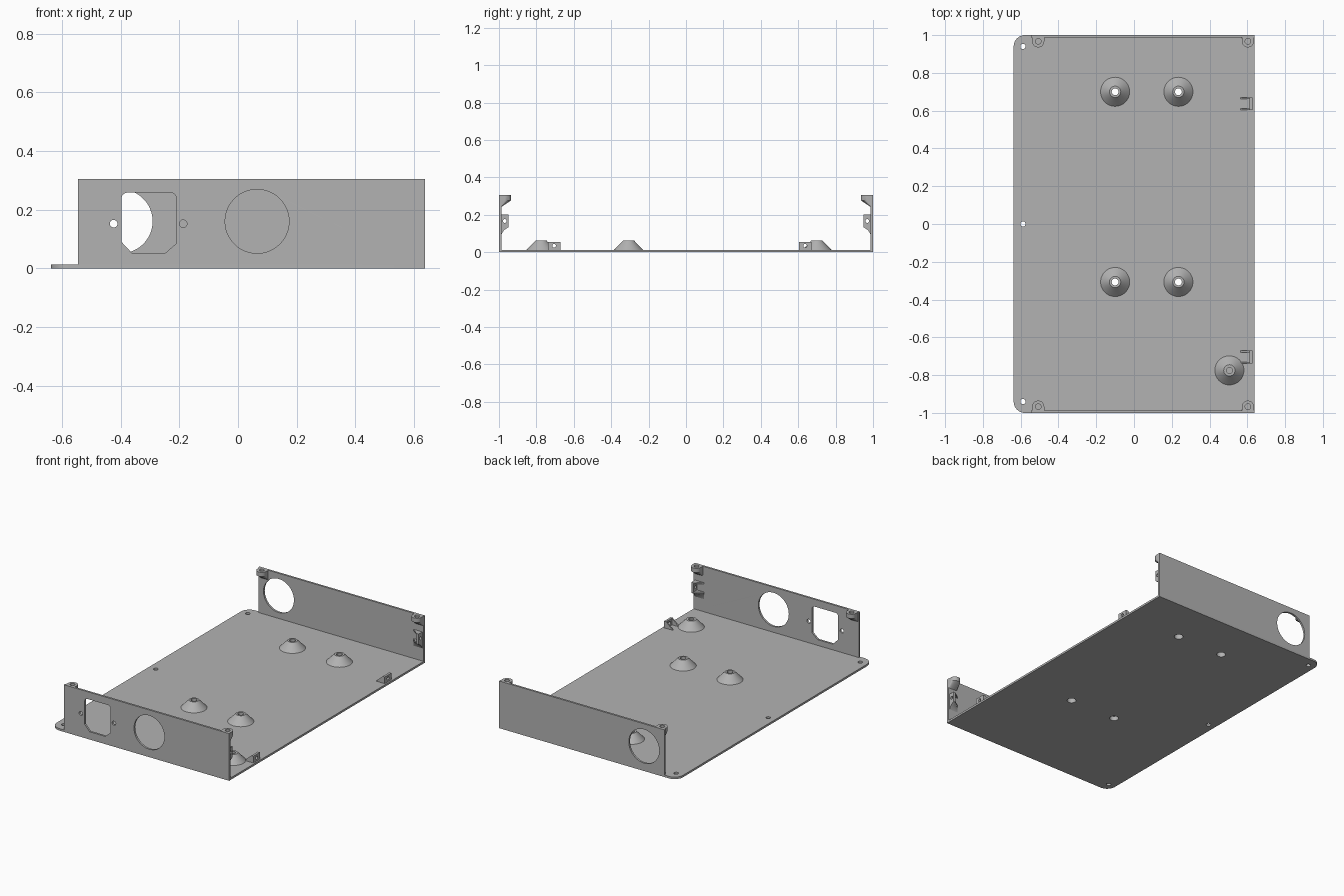
import bpy, bmesh
from math import sin, cos, radians, pi
from mathutils import Matrix, Vector

if "Cube" in bpy.data.objects:
    bpy.data.objects.remove(bpy.data.objects["Cube"], do_unlink=True)

grey = bpy.data.materials.new("plain grey")
grey.use_nodes = True
COLOUR = (0.45, 0.45, 0.45, 1)
grey.diffuse_color = COLOUR
grey.node_tree.nodes["Principled BSDF"].inputs["Base Color"].default_value = COLOUR

W, L, H, T = 0.637, 1.0, 0.305, 0.013   # half width, half length, wall height, thickness
WALL_X = -0.546
X, Y, Z = Vector((1, 0, 0)), Vector((0, 1, 0)), Vector((0, 0, 1))
parts = []


def finish(name, bm):
    bmesh.ops.remove_doubles(bm, verts=bm.verts, dist=1e-5)
    bmesh.ops.recalc_face_normals(bm, faces=bm.faces)
    mesh = bpy.data.meshes.new(name)
    bm.to_mesh(mesh)
    bm.free()
    mesh.materials.append(grey)
    ob = bpy.data.objects.new(name, mesh)
    bpy.context.collection.objects.link(ob)
    parts.append(ob)


def arc(cx, cy, r, start=0, end=360, n=48):
    count = n if end - start == 360 else n + 1
    return [(cx + r * cos(radians(start + (end - start) * i / n)),
             cy + r * sin(radians(start + (end - start) * i / n))) for i in range(count)]


def plate(name, loops, thick, origin, u, v, w):
    """Flat sheet: first loop is the outline, the others are holes; lies in u, v and grows along w."""
    curve = bpy.data.curves.new(name, 'CURVE')
    curve.dimensions, curve.fill_mode, curve.extrude = '2D', 'BOTH', thick / 2
    for loop in loops:
        spline = curve.splines.new('POLY')
        spline.points.add(len(loop) - 1)
        for p, (a, b) in zip(spline.points, loop):
            p.co = (a, b, 0, 1)
        spline.use_cyclic_u = True
    temp = bpy.data.objects.new(name + "_helper", curve)
    bpy.context.collection.objects.link(temp)
    graph = bpy.context.evaluated_depsgraph_get()
    mesh = bpy.data.meshes.new_from_object(temp.evaluated_get(graph))
    bpy.data.objects.remove(temp, do_unlink=True)
    bpy.data.curves.remove(curve)
    bm = bmesh.new()
    bm.from_mesh(mesh)
    bpy.data.meshes.remove(mesh)
    matrix = Matrix((u, v, w)).transposed().to_4x4()
    matrix.translation = Vector(origin) + w * thick / 2
    bm.transform(matrix)
    finish(name, bm)


def loft(name, rings, closed=False, cap_first=False, cap_last=False):
    bm = bmesh.new()
    rows = [[bm.verts.new(p) for p in ring] for ring in rings]
    pairs = list(zip(rows, rows[1:])) + ([(rows[-1], rows[0])] if closed else [])
    n = len(rows[0])
    for a, b in pairs:
        for i in range(n):
            bm.faces.new((a[i], a[(i + 1) % n], b[(i + 1) % n], b[i]))
    if cap_first:
        bm.faces.new(rows[0])
    if cap_last:
        bm.faces.new(rows[-1])
    finish(name, bm)


# Base sheet with two rounded corners, rim holes and screw holes
STANDOFFS = [(x, y) for x in (-0.1, 0.235) for y in (0.7, -0.307)]
R = 0.06
outline = ([(W, -L), (W, L)] + arc(-W + R, L - R, R, 90, 180, 10)
           + arc(-W + R, -L + R, R, 180, 270, 10))
rim_holes = [arc(-0.588, y, 0.014, n=20) for y in (-0.94, 0, 0.94)]
screw_holes = [arc(x, y, 0.027, n=32) for x, y in STANDOFFS]
plate("base", [outline] + rim_holes + screw_holes, T, (0, 0, 0), X, Y, Z)

# End walls: round vent in each, socket cutout with screw holes in the front
wall = [(WALL_X, 0), (W, 0), (W, H), (WALL_X, H)]
socket = ([(-0.397, 0.09), (-0.36, 0.05), (-0.25, 0.05), (-0.21, 0.085)]
          + arc(-0.23, 0.238, 0.02, 0, 90, 6) + arc(-0.377, 0.238, 0.02, 90, 180, 6))
socket_screws = [arc(x, 0.152, 0.013, n=20) for x in (-0.424, -0.187)]
plate("front_wall", [wall, arc(0.065, 0.16, 0.109), socket] + socket_screws,
      T, (0, -L, 0), X, Z, Y)
plate("back_wall", [wall, arc(-0.4, 0.16, 0.109)], T, (0, L, 0), X, Z, -Y)


# Conical standoffs
def lathe(name, x, y, profile, **options):
    loft(name, [[(px, py, z) for px, py in arc(x, y, r)] for r, z in profile], **options)


for i, (x, y) in enumerate(STANDOFFS):
    lathe(f"standoff_{i + 1}", x, y, [(0.077, T), (0.03, 0.062), (0.018, 0.062),
                                      (0.018, 0.03), (0.027, 0.03), (0.027, 0)], closed=True)
lathe("blind_standoff", 0.505, -0.775,
      [(0.077, T), (0.03, 0.062), (0.016, 0.062), (0.016, 0.02)], cap_last=True)


# Screw bosses at the top wall corners, tapering into the wall below
def boss(name, x, side):
    n, r, hole = 40, 0.032, 0.015
    cy = L - r - 0.001
    outer, inner = [], []
    for i in range(n):
        c, s = cos(2 * pi * i / n), sin(2 * pi * i / n)
        k = 1 / max(abs(c), abs(s)) if s > 0 else 1
        outer.append((x + r * c * k, side * (cy + r * s * k)))
        inner.append((x + hole * c, side * (cy + hole * s)))
    flat = [(px, side * (L - T / 2)) for px, py in outer]
    levels = [(inner, 0.28), (inner, H), (outer, H), (outer, 0.277), (flat, 0.238)]
    loft(name, [[(px, py, z) for px, py in ring] for ring, z in levels], cap_first=True)


# Lid tabs: a drilled plate backed by two triangular ribs
HALF, RIB, OUT, BACK, FOOT = 0.034, 0.008, 0.627, 0.612, 0.564


def tab(name, origin, u, v, height):
    face = [(-HALF, 0), (HALF, 0), (HALF, height), (-HALF, height)]
    plate(name + "_plate", [face, arc(0, height * 0.5, 0.01, n=20)],
          OUT - BACK, Vector(origin) + X * BACK, u, v, X)
    rib = [(FOOT, 0), (OUT, 0), (OUT, height), (BACK, height)]
    for label, start in (("low", -HALF), ("high", HALF - RIB)):
        plate(f"{name}_{label}_rib", [rib], RIB, Vector(origin) + u * start, X, v, u)


for label, side in (("front", -1), ("back", 1)):
    for end, x in (("right", -0.507), ("left", 0.603)):
        boss(f"{label}_{end}_boss", x, side)
    tab(f"{label}_base_tab", (0, 0.637 if side > 0 else -0.705, T), Y, Z, 0.043)
    wall_in = side * (L - T)
    tab(f"{label}_wall_tab", (0, wall_in, 0.167), Z, -side * Y, 0.037)
    # Tapered support under the wall tab
    rings = []
    for z, depth in ((0.134, 0.037), (0.118, 0.014), (0.095, 0)):
        rings.append([(FOOT, wall_in, z), (OUT, wall_in, z),
                      (OUT, wall_in - side * depth, z), (BACK, wall_in - side * depth, z)])
    loft(f"{label}_wall_tab_support", rings, cap_first=True)

# Smooth the round surfaces and keep the edges sharp
bpy.ops.object.select_all(action='DESELECT')
for ob in parts:
    ob.select_set(True)
bpy.context.view_layer.objects.active = parts[0]
bpy.ops.object.shade_smooth_by_angle(angle=radians(30))
